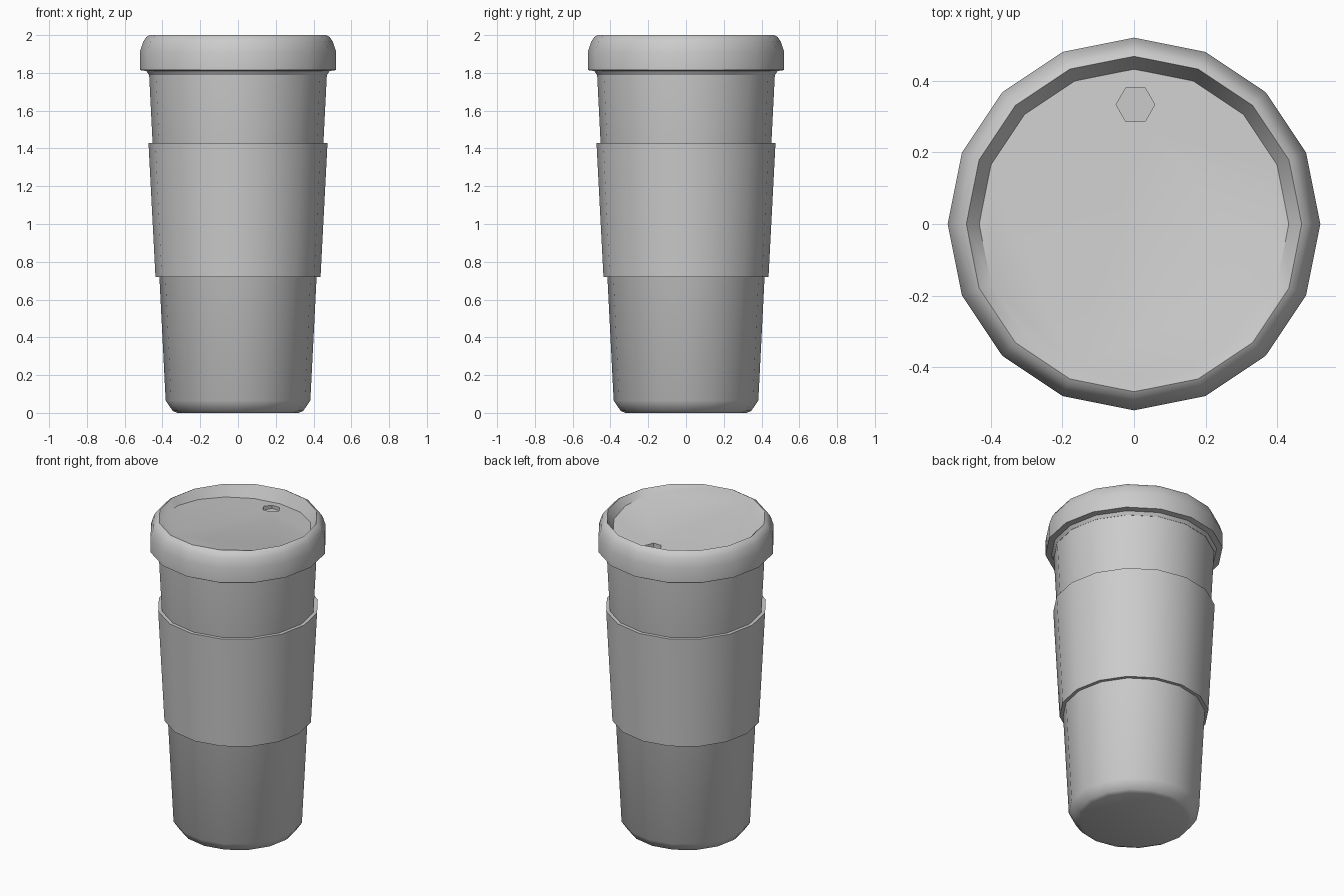
import bpy, bmesh, math

if "Cube" in bpy.data.objects:
    bpy.data.objects.remove(bpy.data.objects["Cube"])

SIDES = 16


def lathe(name, profile, closed=False, angle=35, tilt=None):
    """Spin (radius, z) points round z; open profiles get end caps."""
    bm = bmesh.new()
    rings = []
    for r, z in profile:
        ring = []
        for i in range(SIDES):
            a = 2 * math.pi * i / SIDES
            ring.append(bm.verts.new((r * math.cos(a), r * math.sin(a), z)))
        rings.append(ring)
    pairs = list(zip(rings, rings[1:]))
    if closed:
        pairs.append((rings[-1], rings[0]))
    for lo, hi in pairs:
        for i in range(SIDES):
            j = (i + 1) % SIDES
            bm.faces.new((lo[i], lo[j], hi[j], hi[i]))
    if not closed:
        bm.faces.new(rings[0][::-1])
        bm.faces.new(rings[-1])
    if tilt:
        for v in rings[-1]:
            v.co.z += tilt * v.co.y
    bmesh.ops.recalc_face_normals(bm, faces=bm.faces)
    mesh = bpy.data.meshes.new(name)
    bm.to_mesh(mesh)
    bm.free()
    ob = bpy.data.objects.new(name, mesh)
    bpy.context.collection.objects.link(ob)
    bpy.ops.object.select_all(action='DESELECT')
    ob.select_set(True)
    bpy.context.view_layer.objects.active = ob
    bpy.ops.object.shade_smooth_by_angle(angle=math.radians(angle))
    return ob


# Tapered cup with a rounded foot
lathe("cup_body", [(0.32, 0), (0.345, 0.01), (0.383, 0.065), (0.471, 1.80)])

# Grip sleeve, a thin band around the cup
lathe("sleeve", [(0.415, 0.72), (0.437, 0.72), (0.474, 1.43), (0.45, 1.43)], closed=True)

# Lid with a rounded shoulder and a sunken floor sloping down to the back
lid = lathe("lid", [(0.46, 1.79), (0.472, 1.79), (0.485, 1.81), (0.52, 1.815),
                    (0.52, 1.91), (0.502, 1.965), (0.485, 1.99), (0.468, 2.0),
                    (0.432, 1.958)], tilt=-0.087)

# Six-sided drinking hole
bpy.ops.mesh.primitive_cylinder_add(vertices=6, radius=0.054, depth=0.1,
                                    location=(0.004, 0.333, 1.955),
                                    rotation=(0, 0, math.pi / 6))
cutter = bpy.context.object
cutter.name = "drink_hole_cutter"
cutter.hide_render = True
cutter.display_type = 'WIRE'
mod = lid.modifiers.new("drink_hole", 'BOOLEAN')
mod.object = cutter
mod.operation = 'DIFFERENCE'
mod.solver = 'EXACT'
